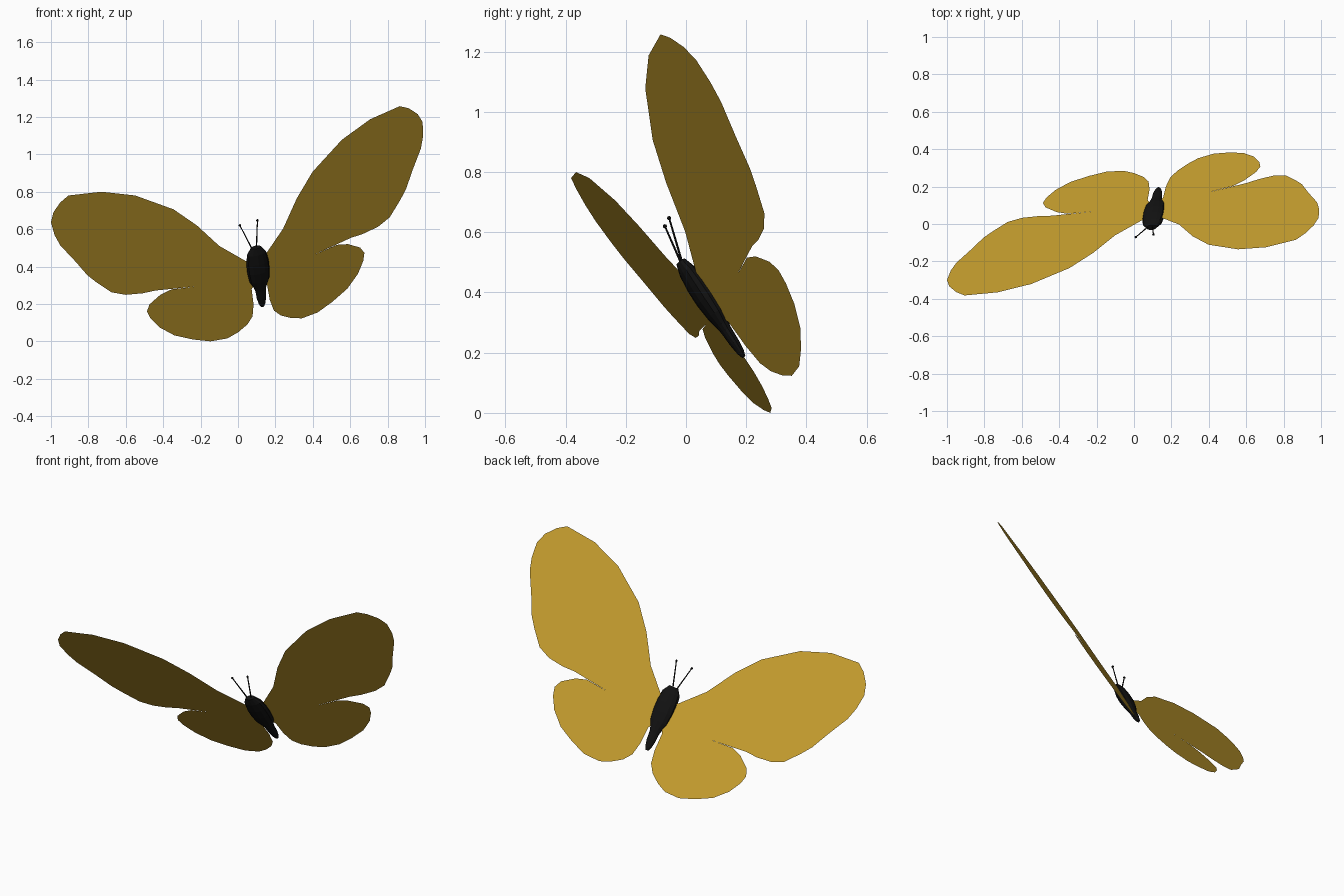
import bpy, bmesh, math
from mathutils import Vector, Matrix

if "Cube" in bpy.data.objects:
    bpy.data.objects.remove(bpy.data.objects["Cube"])


def material(name, rgb):
    m = bpy.data.materials.new(name)
    m.diffuse_color = (*rgb, 1)
    m.use_nodes = True
    m.node_tree.nodes["Principled BSDF"].inputs["Base Color"].default_value = m.diffuse_color
    return m


GOLD = material("wing gold", (0.57, 0.345, 0.028))
BLACK = material("body black", (0.006, 0.006, 0.006))

# Plane of symmetry of the tilted butterfly: SIDE . p = SIDE_D
SIDE = Vector((0.953, 0.16, 0.257)).normalized()
SIDE_D = 0.205


def mirrored(p):
    return p - 2 * (p.dot(SIDE) - SIDE_D) * SIDE


def finish(name, bm, mat):
    me = bpy.data.meshes.new(name)
    bm.to_mesh(me)
    bm.free()
    me.materials.append(mat)
    ob = bpy.data.objects.new(name, me)
    bpy.context.collection.objects.link(ob)
    return ob


# Wings: flat outline in front view (x, z), laid onto the wing's slanted plane
FOREWING = [(0.10, 0.43), (0.04, 0.43), (-0.10, 0.51), (-0.22, 0.62), (-0.345, 0.706),
            (-0.55, 0.78), (-0.73, 0.80), (-0.906, 0.78), (-0.95, 0.743), (-0.987, 0.69),
            (-1.0, 0.636), (-0.98, 0.567), (-0.95, 0.513), (-0.87, 0.428), (-0.805, 0.353),
            (-0.757, 0.316), (-0.676, 0.262), (-0.60, 0.249), (-0.51, 0.257),
            (-0.44, 0.272), (-0.22, 0.294)]
HINDWING = [(-0.355, 0.278), (-0.414, 0.25), (-0.473, 0.198), (-0.487, 0.16),
            (-0.468, 0.123), (-0.42, 0.075), (-0.34, 0.032), (-0.24, 0.01), (-0.147, 0.0),
            (-0.056, 0.016), (0.0, 0.048), (0.05, 0.09), (0.078, 0.134), (0.083, 0.198),
            (0.073, 0.278), (0.10, 0.33)]


def wing(name, flip):
    bm = bmesh.new()
    pts = [Vector((x, 0.305 + 0.171 * x - 0.682 * z, z)) for x, z in FOREWING + HINDWING]
    if flip:
        pts = [mirrored(p) for p in pts]
    face = bm.faces.new([bm.verts.new(p) for p in pts])
    face.normal_update()
    if face.normal.z < 0:
        face.normal_flip()
    bmesh.ops.triangulate(bm, faces=[face])
    finish(name, bm, GOLD)


wing("left_wings", False)
wing("right_wings", True)

# Body: flattened spindle, thorax then slim abdomen (position, half width, half depth)
HEAD, TAIL = Vector((0.095, -0.018, 0.503)), Vector((0.131, 0.192, 0.186))
PROFILE = [(0, 0.028, 0.016), (0.1, 0.053, 0.026), (0.25, 0.062, 0.032), (0.4, 0.062, 0.033),
           (0.55, 0.055, 0.028), (0.66, 0.036, 0.021), (0.72, 0.029, 0.018),
           (0.85, 0.026, 0.016), (0.95, 0.018, 0.012), (1, 0.008, 0.006)]
axis = (TAIL - HEAD).normalized()
wide = (SIDE - SIDE.dot(axis) * axis).normalized()
deep = axis.cross(wide)
N = 12
bm = bmesh.new()
rings = []
for t, w, d in PROFILE:
    c = HEAD.lerp(TAIL, t)
    rings.append([bm.verts.new(c + wide * w * math.cos(2 * math.pi * i / N)
                               + deep * d * math.sin(2 * math.pi * i / N)) for i in range(N)])
for a, b in zip(rings, rings[1:]):
    for i in range(N):
        j = (i + 1) % N
        bm.faces.new((a[i], a[j], b[j], b[i]))
bm.faces.new(rings[0])
bm.faces.new(rings[-1])
bmesh.ops.recalc_face_normals(bm, faces=bm.faces)
finish("body", bm, BLACK)


# Antennae: thin rods with small clubbed tips
def antenna(name, base, tip):
    bm = bmesh.new()
    d = tip - base
    rot = d.to_track_quat('Z', 'Y').to_matrix().to_4x4()
    bmesh.ops.create_cone(bm, cap_ends=True, segments=6, radius1=0.004, radius2=0.003,
                          depth=d.length,
                          matrix=Matrix.Translation((base + tip) / 2) @ rot)
    bmesh.ops.create_uvsphere(bm, u_segments=8, v_segments=6, radius=0.007,
                              matrix=Matrix.Translation(tip) @ rot)
    finish(name, bm, BLACK)


antenna("left_antenna", Vector((0.078, -0.012, 0.488)), Vector((0.01, -0.07, 0.62)))
antenna("right_antenna", Vector((0.098, -0.01, 0.49)), Vector((0.104, -0.056, 0.647)))
